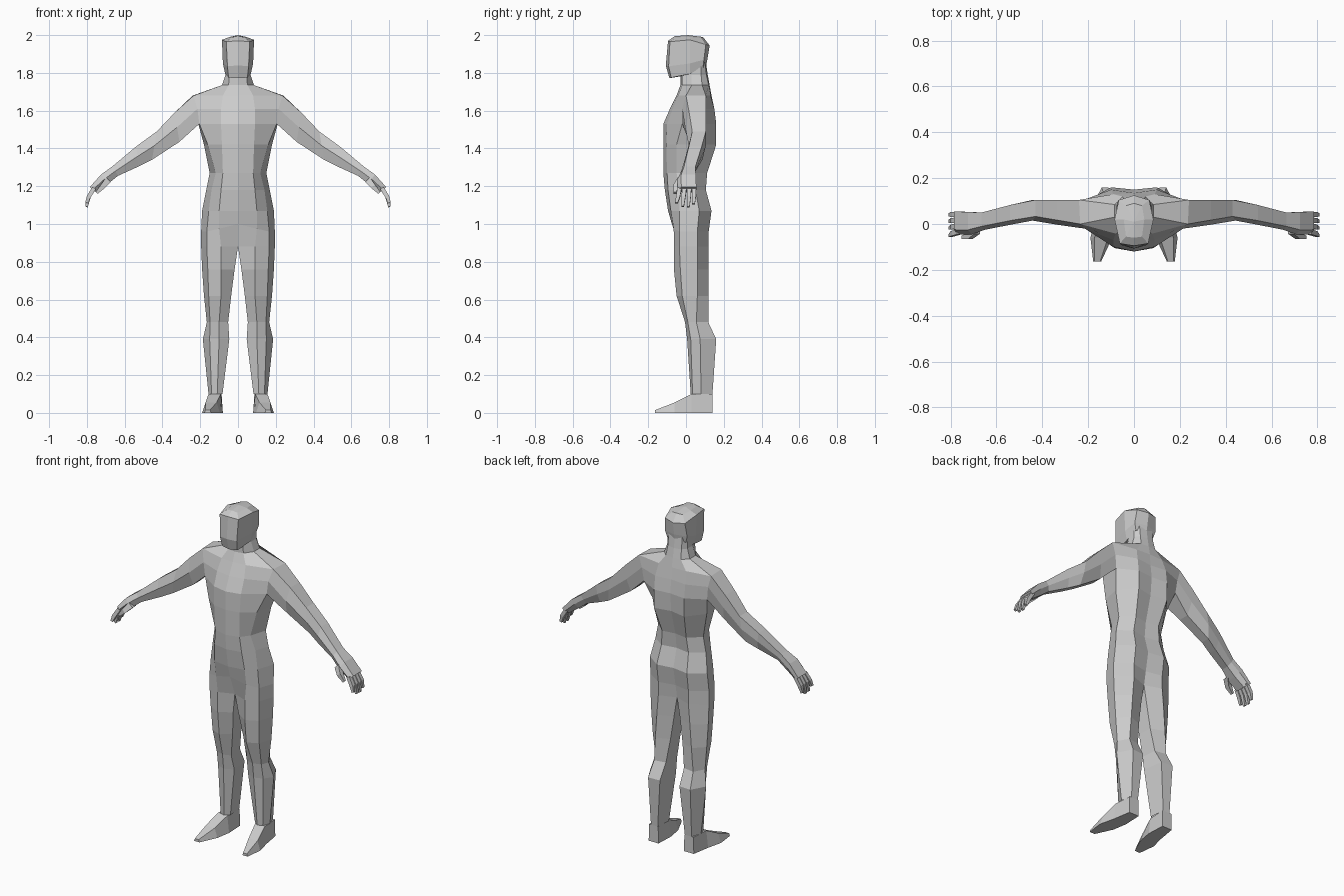
import bpy, bmesh

grey = bpy.data.materials.new("plain grey")
grey.diffuse_color = (0.6, 0.6, 0.6, 1)


def loft(name, rows, closed=True, flip=False, start=False, end=False, skip=()):
    """Skin rows of points with flat faces, then mirror across x = 0."""
    bm = bmesh.new()
    grid = [[bm.verts.new(p) for p in row] for row in rows]
    n = len(rows[0])

    def face(vs):
        bm.faces.new(vs[::-1] if flip else vs)

    for r in range(len(rows) - 1):
        for c in range(n if closed else n - 1):
            if (r, c) not in skip:
                d = (c + 1) % n
                face([grid[r][c], grid[r][d], grid[r + 1][d], grid[r + 1][c]])
    if start:
        face(grid[0][::-1])
    if end:
        face(grid[-1])
    bmesh.ops.remove_doubles(bm, verts=bm.verts, dist=1e-5)
    me = bpy.data.meshes.new(name)
    bm.to_mesh(me)
    bm.free()
    me.materials.append(grey)
    ob = bpy.data.objects.new(name, me)
    bpy.context.collection.objects.link(ob)
    ob.modifiers.new("mirror", 'MIRROR').merge_threshold = 0.0005
    return ob


def half_row(z, front, a, b, c, d, back):
    """Half cross-section running from front centre round to back centre."""
    return [(x, y, z) for x, y in ((0, front), a, b, c, d, (0, back))]


# Torso and neck, bottom to top
torso = [
    half_row(0.96, -.06, (.10, -.062), (.165, -.035), (.195, .06), (.10, .12), .10),
    half_row(1.07, -.095, (.10, -.08), (.155, -.035), (.19, .07), (.10, .135), .12),
    half_row(1.18, -.112, (.09, -.095), (.14, -.035), (.168, .05), (.09, .105), .09),
    half_row(1.27, -.12, (.08, -.10), (.118, -.05), (.15, .05), (.08, .112), .10),
    half_row(1.42, -.12, (.085, -.105), (.16, -.05), (.18, .06), (.10, .16), .14),
    half_row(1.53, -.12, (.09, -.10), (.205, -.02), (.21, .10), (.10, .16), .15),
    half_row(1.61, -.085, (.09, -.07), (.215, -.02), (.22, .105), (.10, .15), .14),
    half_row(1.68, -.05, (.08, -.042), (.235, .0), (.24, .105), (.09, .13), .135),
    half_row(1.735, -.03, (.05, -.02), (.085, .03), (.085, .085), (.05, .12), .125),
    half_row(1.79, -.03, (.045, -.02), (.066, .03), (.066, .08), (.045, .108), .115),
    half_row(1.86, -.03, (.045, -.02), (.066, .03), (.066, .08), (.045, .10), .105),
]
torso[0][0] = (0, -.075, 1.0)
torso[0][1] = (.10, -.065, .975)
loft("torso", torso, closed=False, skip={(5, 2), (6, 2)})   # shoulder left open

# Head, jaw to crown
head = [
    [(0, .02, 1.79)] * 5,
    [(0, -.088, 1.772), (.05, -.078, 1.775), (.068, .02, 1.795), (.062, .09, 1.83), (0, .105, 1.83)],
    [(0, -.107, 1.84), (.056, -.092, 1.835), (.08, .02, 1.85), (.074, .095, 1.87), (0, .113, 1.87)],
    [(0, -.095, 1.97), (.062, -.085, 1.965), (.085, .02, 1.975), (.066, .105, 1.95), (0, .125, 1.945)],
    [(0, -.06, 1.994), (.035, -.055, 1.988), (.045, .02, 1.99), (.035, .08, 1.985), (0, .09, 1.99)],
    [(0, .01, 2.0)] * 5,
]
loft("head", head, closed=False)


# Legs, hip to ankle; the top ring is shared with the torso
def leg_row(z, *pts):
    return [(x, y, z) for x, y in pts]


leg = [
    torso[0],
    leg_row(.88, (0, -.03), (.09, -.064), (.165, -.035), (.195, .06), (.10, .12), (0, .085)),
    leg_row(.76, (.018, -.02), (.09, -.064), (.16, -.03), (.19, .06), (.11, .12), (.02, .085)),
    leg_row(.62, (.036, 0), (.09, -.05), (.155, -.02), (.18, .06), (.12, .12), (.04, .09)),
    leg_row(.48, (.052, .01), (.10, -.005), (.148, .01), (.165, .055), (.13, .118), (.06, .105)),
    leg_row(.39, (.046, .03), (.10, .006), (.15, .025), (.186, .075), (.14, .16), (.065, .155)),
    leg_row(.10, (.082, .045), (.11, .025), (.14, .035), (.156, .08), (.135, .14), (.09, .14)),
]
loft("leg", leg, flip=True, skip={(0, 5)})

# Feet, heel to toe: y, inner x, outer x, top height, top inset
foot = []
for y, xi, xo, top, inset in ((.14, .085, .15, .10, .002), (.03, .08, .168, .10, .012),
                              (-.06, .095, .19, .055, .018), (-.163, .143, .178, .015, .005)):
    foot.append([(xi, y, 0), (xo, y, 0), (xo - inset, y, top), (xi + inset, y, top)])
loft("foot", foot, start=True, end=True)


# Arms, shoulder to knuckles; six-sided, first ring shared with the torso
def arm_ring(tx, tz, bx, bz, yf, yb):
    d = (yb - yf) * .2
    mx, mz = (tx + bx) / 2, (tz + bz) / 2
    return [(bx, yf + d, bz), (mx, yf, mz), (tx, yf + d, tz),
            (tx, yb, tz), (mx, yb, mz), (bx, yb - d, bz)]


arm = [[torso[r][c] for r, c in ((5, 2), (6, 2), (7, 2), (7, 3), (6, 3), (5, 3))]]
for spec in ((.335, 1.59, .31, 1.435, -.005, .105),
             (.43, 1.49, .455, 1.34, .015, .105),
             (.54, 1.41, .525, 1.305, -.002, .083),
             (.665, 1.305, .635, 1.255, -.025, .05),
             (.725, 1.262, .69, 1.212, -.045, .052),
             (.785, 1.195, .752, 1.168, -.045, .055)):
    arm.append(arm_ring(*spec))
loft("arm", arm, flip=True, end=True)


# Fingers and thumb: tapered four-sided tubes through a few joints
def finger(name, joints, nx, nz):
    rows = []
    for x, y, z, h in joints:
        rows.append([(x + s * h * nx, y + t * h, z + s * h * nz)
                     for s, t in ((-1, -1), (1, -1), (1, 1), (-1, 1))])
    loft(name, rows, flip=True, start=True, end=True)


for i, (y, tip_y, tip_z) in enumerate(((-.034, -.05, 1.112), (-.008, -.018, 1.092),
                                       (.018, .012, 1.09), (.043, .04, 1.105))):
    finger(f"finger_{i + 1}", ((.762, y, 1.19, .011), (.79, (y + tip_y) / 2, 1.145, .011),
                               (.802, tip_y, tip_z, .007)), .9, .4)
finger("thumb", ((.685, -.025, 1.235, .018), (.715, -.052, 1.20, .014),
                 (.748, -.058, 1.165, .007)), .7, .7)
